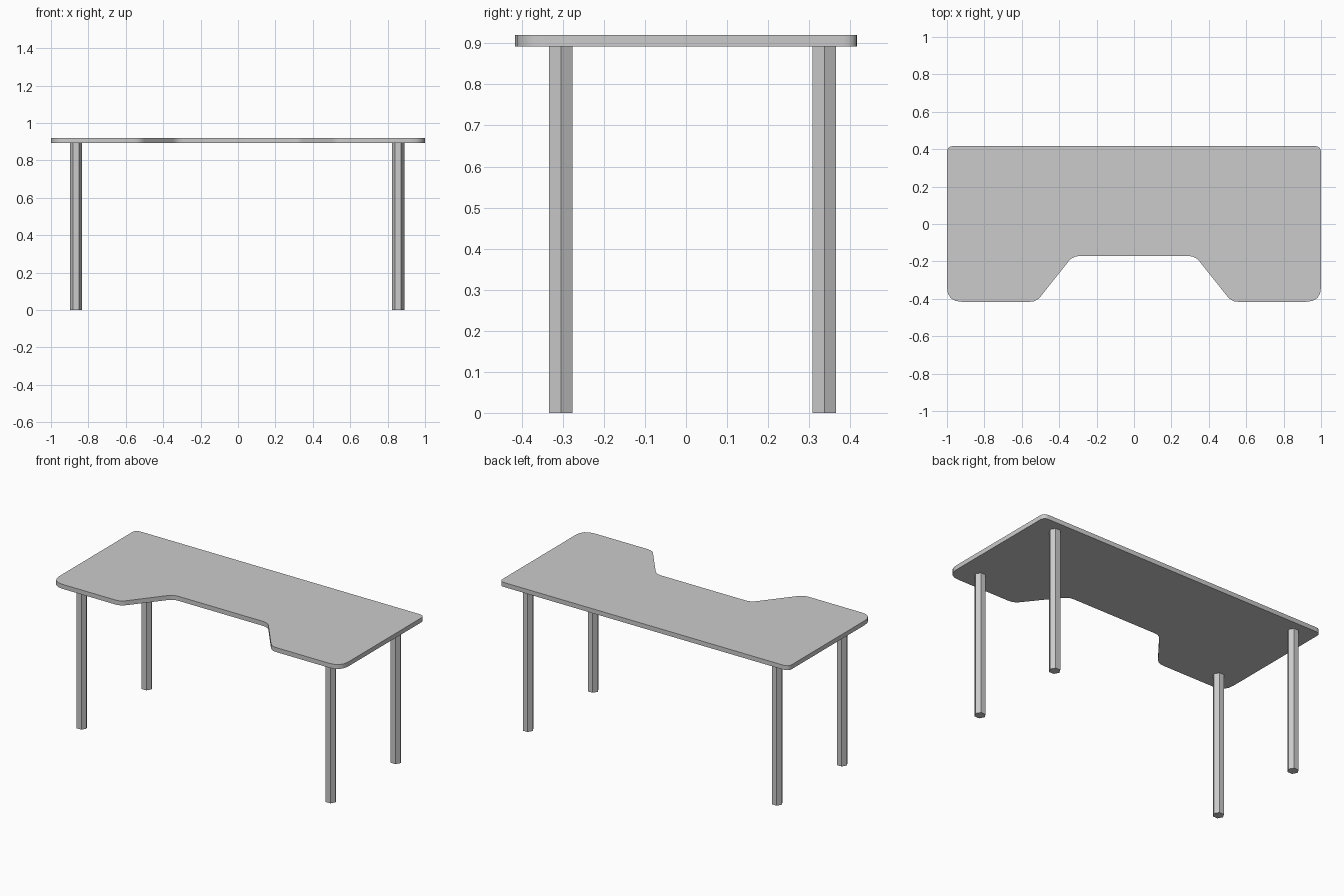
import bpy, bmesh, math
from mathutils import Vector

if "Cube" in bpy.data.objects:
    bpy.data.objects.remove(bpy.data.objects["Cube"])

Z_UNDER, Z_TOP = 0.892, 0.92


def rounded_outline(corners):
    """Each corner is (x, y, cut length, segments); rounds it with a quadratic curve."""
    pts = []
    n = len(corners)
    for i, (x, y, cut, seg) in enumerate(corners):
        p = Vector((x, y))
        a = p + (Vector(corners[i - 1][:2]) - p).normalized() * cut
        b = p + (Vector(corners[(i + 1) % n][:2]) - p).normalized() * cut
        for k in range(seg + 1):
            t = k / seg
            pts.append(a * (1 - t) ** 2 + p * 2 * t * (1 - t) + b * t * t)
    return pts


def add_object(name, bm):
    bmesh.ops.recalc_face_normals(bm, faces=bm.faces)
    mesh = bpy.data.meshes.new(name)
    bm.to_mesh(mesh)
    bm.free()
    ob = bpy.data.objects.new(name, mesh)
    bpy.context.collection.objects.link(ob)
    return ob


# Desktop: half outline mirrored, with a sloped cutout at the front
half = [(0.327, -0.171, 0.035, 3), (0.522, -0.416, 0.035, 3),
        (1.0, -0.416, 0.08, 4), (1.0, 0.417, 0.035, 4)]
corners = half + [(-x, y, c, s) for x, y, c, s in reversed(half)]
bm = bmesh.new()
face = bm.faces.new([bm.verts.new((p.x, p.y, Z_UNDER)) for p in rounded_outline(corners)])
ext = bmesh.ops.extrude_face_region(bm, geom=[face], use_keep_orig=True)
bmesh.ops.translate(bm, vec=(0, 0, Z_TOP - Z_UNDER),
                    verts=[v for v in ext["geom"] if isinstance(v, bmesh.types.BMVert)])
top = add_object("desktop", bm)
bpy.context.view_layer.objects.active = top
top.select_set(True)
bpy.ops.object.shade_smooth_by_angle(angle=math.radians(32))

# Legs: hexagonal posts
for side, x in (("left", -0.866), ("right", 0.856)):
    for end, y in (("front", -0.305), ("back", 0.337)):
        bm = bmesh.new()
        ring = [bm.verts.new((x + 0.033 * math.cos(k * math.pi / 3),
                              y + 0.033 * math.sin(k * math.pi / 3), 0)) for k in range(6)]
        base = bm.faces.new(ring)
        ext = bmesh.ops.extrude_face_region(bm, geom=[base], use_keep_orig=True)
        bmesh.ops.translate(bm, vec=(0, 0, Z_UNDER),
                            verts=[v for v in ext["geom"] if isinstance(v, bmesh.types.BMVert)])
        add_object(f"{end}_{side}_leg", bm)
